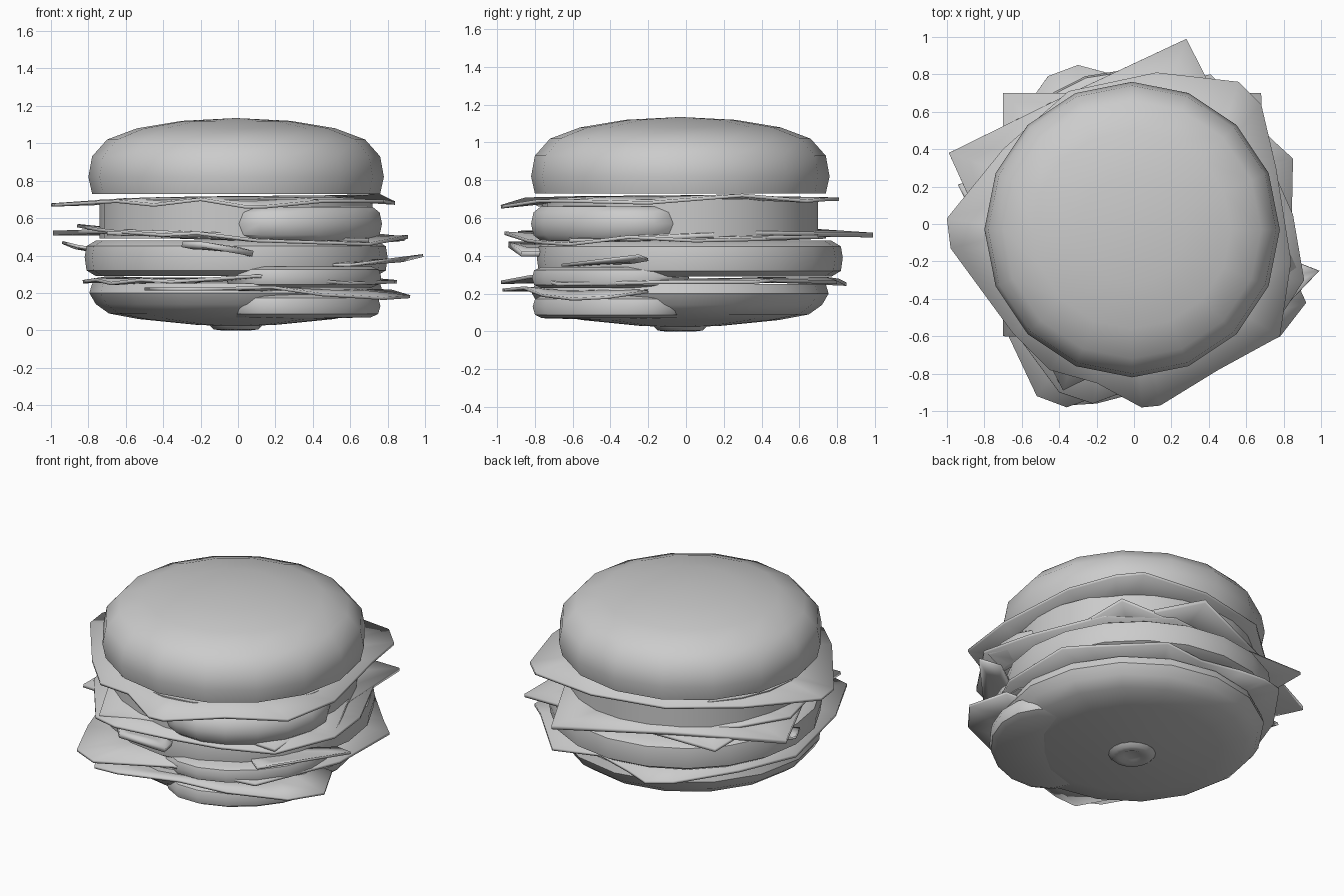
import bpy
import bmesh
from math import sin, cos, pi, radians
from mathutils import Vector

cube = bpy.data.objects.get("Cube")
if cube:
    bpy.data.objects.remove(cube, do_unlink=True)

grey = bpy.data.materials.new("plain grey")
grey.use_nodes = True
tone = (0.6, 0.6, 0.6, 1)
grey.diffuse_color = tone
grey.node_tree.nodes["Principled BSDF"].inputs["Base Color"].default_value = tone

CENTRE = (-0.01, -0.03)


def finish(name, bm, angle=40, thickness=0):
    """Turn a bmesh into a smooth shaded object, optionally thickened."""
    bmesh.ops.recalc_face_normals(bm, faces=bm.faces)
    mesh = bpy.data.meshes.new(name)
    bm.to_mesh(mesh)
    bm.free()
    mesh.materials.append(grey)
    obj = bpy.data.objects.new(name, mesh)
    bpy.context.collection.objects.link(obj)
    if thickness:
        solid = obj.modifiers.new("thickness", "SOLIDIFY")
        solid.thickness = thickness
        solid.offset = 0
    bpy.ops.object.select_all(action="DESELECT")
    obj.select_set(True)
    bpy.context.view_layer.objects.active = obj
    bpy.ops.object.shade_smooth_by_angle(angle=radians(angle))
    return obj


def lathe(name, profile, centre=CENTRE, sides=16, stretch=(1, 1), turn=0, angle=40):
    """Revolve (radius, height) points; a zero radius closes with a pole."""
    bm = bmesh.new()
    rings = []
    for r, z in profile:
        ring = []
        for i in range(1 if r == 0 else sides):
            a = 2 * pi * i / sides
            u, v = r * cos(a) * stretch[0], r * sin(a) * stretch[1]
            x = centre[0] + u * cos(turn) - v * sin(turn)
            y = centre[1] + u * sin(turn) + v * cos(turn)
            ring.append(bm.verts.new((x, y, z)))
        rings.append(ring)
    for low, high in zip(rings, rings[1:]):
        for i in range(sides):
            j = (i + 1) % sides
            corners = [low[i % len(low)], low[j % len(low)],
                       high[j % len(high)], high[i % len(high)]]
            bm.faces.new(list(dict.fromkeys(corners)))
    return finish(name, bm, angle)


def sheet(name, rim, middle, thickness=0.018, inner=0.6):
    """A draped leaf or slice: rim points (x, y, z) around a flat middle."""
    bm = bmesh.new()
    points = [Vector(p) for p in rim]
    hub = sum(points, Vector()) / len(points)
    hub.z = middle
    outer = [bm.verts.new(p) for p in points]
    inside = []
    for p in points:
        q = hub.lerp(p, inner)
        q.z = middle + (p.z - middle) * 0.3
        inside.append(bm.verts.new(q))
    for i in range(len(points)):
        j = (i + 1) % len(points)
        bm.faces.new((outer[i], outer[j], inside[j], inside[i]))
    bm.faces.new(inside)
    return finish(name, bm, 30, thickness)


# Buns
lathe("top_bun", [(0, 0.73), (0.77, 0.73), (0.79, 0.82), (0.77, 0.93), (0.69, 1.02),
                  (0.53, 1.08), (0.29, 1.12), (0, 1.135)])
lathe("bottom_bun", [(0, 0.02), (0.22, 0.03), (0.52, 0.06), (0.68, 0.09), (0.75, 0.14),
                     (0.785, 0.2), (0.77, 0.25), (0, 0.25)])
lathe("bun_base_button", [(0, 0.015), (0.05, 0.012), (0.08, 0), (0.12, 0.005),
                          (0.14, 0.025), (0.13, 0.05)])

# Fillings
lathe("patty", [(0, 0.29), (0.75, 0.29), (0.8, 0.32), (0.81, 0.39), (0.8, 0.45),
                (0.75, 0.48), (0, 0.48)], centre=(-0.01, 0.02), sides=20)
lathe("thick_slice", [(0, 0.49), (0.73, 0.49), (0.73, 0.7), (0, 0.7)],
      centre=(-0.01, -0.03), sides=24)

# Rounded slices poking out at the front left corner
for name, low, high, size in (("upper_tomato_slice", 0.47, 0.67, 1),
                              ("middle_tomato_slice", 0.22, 0.35, 0.99),
                              ("lower_tomato_slice", 0.06, 0.2, 0.98)):
    mid, edge = (low + high) / 2, (high - low) * 0.3
    lathe(name, [(0, low), (size * 0.88, low + 0.01), (size * 0.97, mid - edge),
                 (size, mid), (size * 0.97, mid + edge), (size * 0.88, high - 0.01),
                 (0, high)], centre=(0.35, -0.4), stretch=(0.5, 0.34), turn=pi / 4)

# Lettuce leaf under the top bun
sheet("upper_lettuce", [
    (-1, 0.03, 0.67), (-0.7, 0.4, 0.68), (-0.35, 0.71, 0.7), (0.12, 0.81, 0.7),
    (0.56, 0.76, 0.7), (0.68, 0.64, 0.69), (0.76, 0.3, 0.72), (0.84, -0.2, 0.68),
    (0.78, -0.6, 0.69), (0.45, -0.78, 0.69), (0.14, -0.97, 0.66), (0.04, -0.98, 0.66),
    (-0.2, -0.85, 0.7), (-0.45, -0.78, 0.67), (-0.65, -0.58, 0.69), (-0.98, -0.13, 0.67)],
    0.71)

# Square cheese slices
sheet("turned_cheese", [
    (-0.99, 0.38, 0.52), (-0.36, 0.69, 0.53), (0.28, 0.99, 0.51), (0.6, 0.36, 0.52),
    (0.89, -0.28, 0.49), (0.25, -0.58, 0.5), (-0.38, -0.89, 0.52), (-0.7, -0.26, 0.53)],
    0.52, 0.025)
sheet("straight_cheese", [
    (-0.7, 0.7, 0.51), (0.68, 0.7, 0.5), (0.7, -0.62, 0.48), (-0.7, -0.6, 0.52)], 0.5, 0.02)

# Middle lettuce leaf
sheet("middle_lettuce", [
    (-0.86, 0.15, 0.56), (-0.66, 0.4, 0.54), (-0.2, 0.68, 0.5), (0.3, 0.74, 0.5),
    (0.65, 0.5, 0.49), (0.85, 0.05, 0.48), (0.91, -0.3, 0.5), (0.7, -0.62, 0.46),
    (0.4, -0.76, 0.47), (0.1, -0.84, 0.48), (-0.22, -0.96, 0.52), (-0.4, -0.9, 0.51),
    (-0.68, -0.52, 0.53), (-0.76, -0.2, 0.54)], 0.49)

# Lower lettuce leaves
sheet("lower_lettuce", [
    (0.85, 0.35, 0.26), (0.74, 0.45, 0.27), (0.41, 0.8, 0.26), (0.1, 0.74, 0.28),
    (-0.15, 0.81, 0.27), (-0.3, 0.85, 0.25), (-0.46, 0.79, 0.27), (-0.7, 0.45, 0.28),
    (-0.83, 0.05, 0.26), (-0.76, -0.3, 0.27), (-0.68, -0.58, 0.25), (-0.52, -0.92, 0.27),
    (-0.36, -0.98, 0.26), (0.1, -0.82, 0.29), (0.6, -0.68, 0.25), (0.84, -0.15, 0.26)],
    0.27)
sheet("front_lettuce", [
    (-0.5, -0.72, 0.22), (-0.36, -0.97, 0.22), (-0.2, -0.96, 0.22), (0.18, -0.86, 0.23),
    (0.45, -0.76, 0.19), (0.78, -0.6, 0.17), (0.92, -0.42, 0.18), (0.82, -0.2, 0.21),
    (0.3, -0.2, 0.23)], 0.22, 0.016)

# Thin onion and pickle strips
sheet("left_strip", [(0.99, -0.25, 0.4), (0.86, -0.2, 0.38), (0.4, -0.5, 0.35),
                     (0.6, -0.66, 0.35)], 0.36, 0.015)
sheet("right_strip", [(-0.94, 0.21, 0.47), (-0.86, 0.05, 0.45), (-0.6, 0.1, 0.4),
                      (-0.7, 0.3, 0.41)], 0.43, 0.015)
sheet("front_strip", [(-0.3, -0.82, 0.46), (-0.2, -0.94, 0.46), (0.08, -0.87, 0.41),
                      (0.05, -0.7, 0.41), (-0.25, -0.65, 0.46)], 0.44, 0.03)
